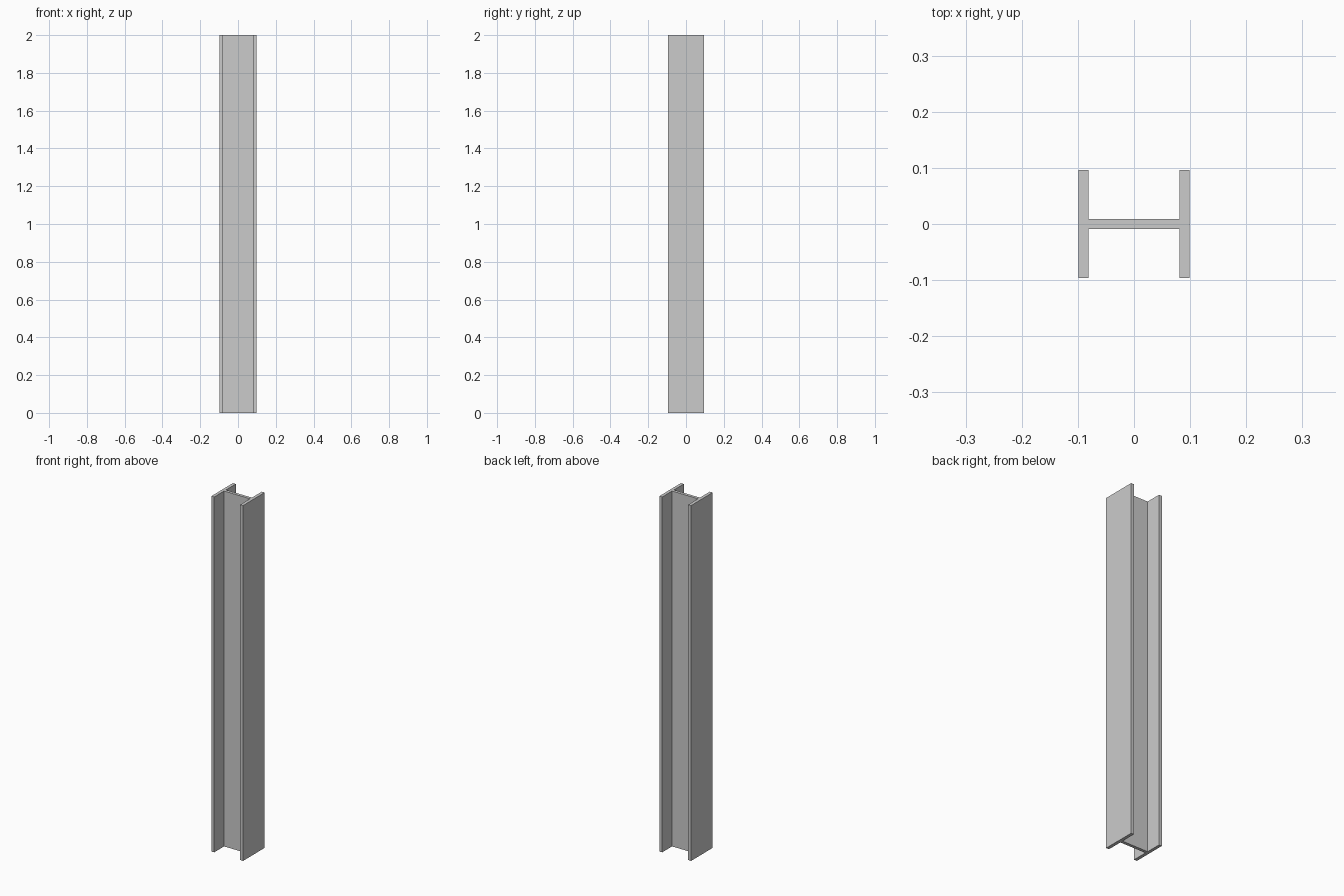
import bpy, bmesh

if "Cube" in bpy.data.objects:
    bpy.data.objects.remove(bpy.data.objects["Cube"])

HEIGHT = 2.0
OUT_X, IN_X = 0.099, 0.081    # flange outer and inner faces
FLANGE_Y, WEB_Y = 0.096, 0.0085

# H-shaped cross-section: one quarter, mirrored around both axes
quarter = [(OUT_X, FLANGE_Y), (IN_X, FLANGE_Y), (IN_X, WEB_Y)]
right_to_left = quarter + [(-x, y) for x, y in reversed(quarter)]
profile = right_to_left + [(-x, -y) for x, y in right_to_left]

# Steel beam: extrude the section upwards
bm = bmesh.new()
base = bm.faces.new([bm.verts.new((x, y, 0)) for x, y in profile])
result = bmesh.ops.extrude_face_region(bm, geom=[base], use_keep_orig=True)
top = [g for g in result["geom"] if isinstance(g, bmesh.types.BMVert)]
bmesh.ops.translate(bm, verts=top, vec=(0, 0, HEIGHT))
bmesh.ops.recalc_face_normals(bm, faces=bm.faces)

mesh = bpy.data.meshes.new("steel_beam")
bm.to_mesh(mesh)
bm.free()
beam = bpy.data.objects.new("steel_beam", mesh)
bpy.context.collection.objects.link(beam)
